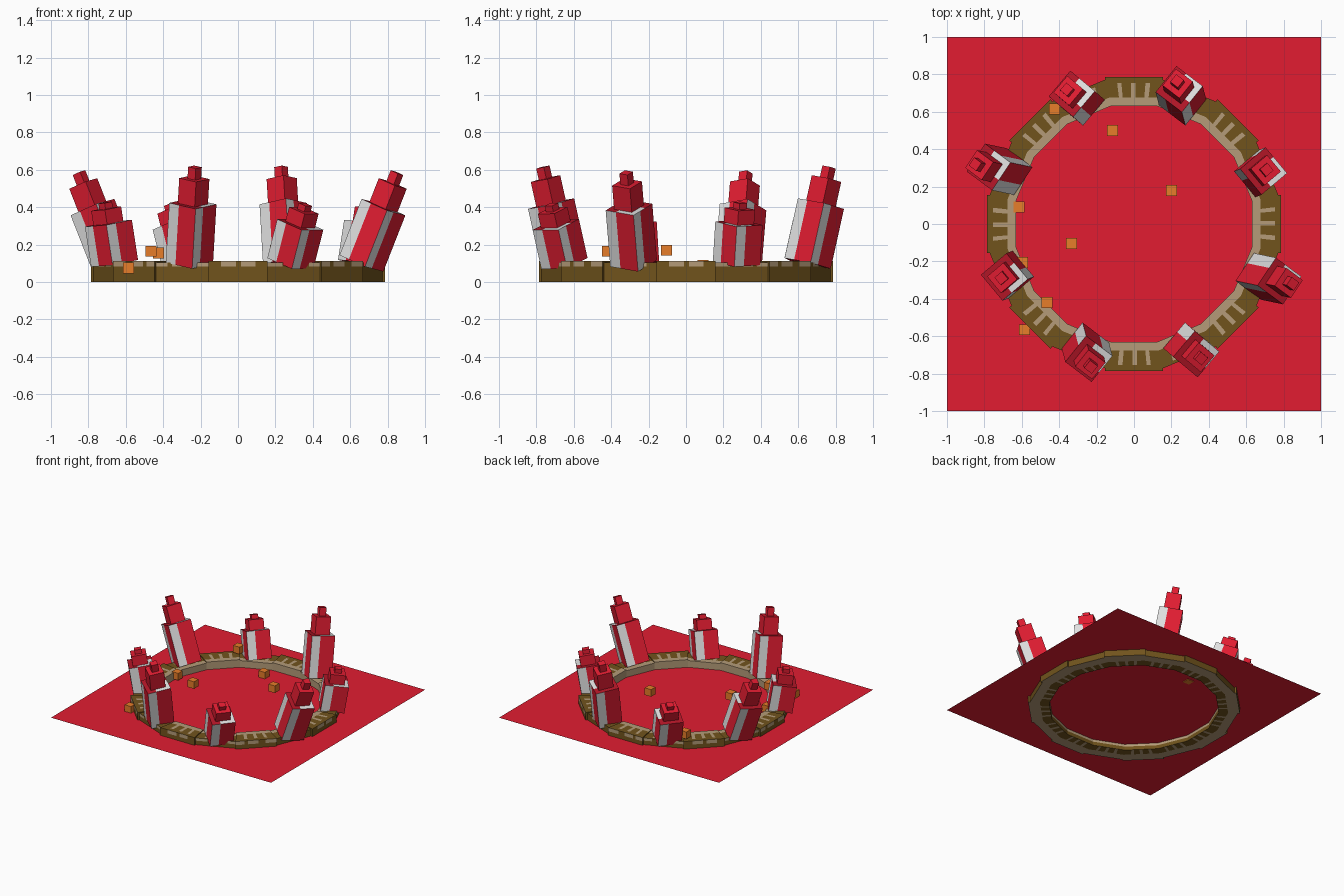
import bpy, bmesh, math
from mathutils import Vector, Matrix

cube = bpy.data.objects.get("Cube")
if cube:
    bpy.data.objects.remove(cube)


def material(name, r, g, b):
    m = bpy.data.materials.new(name)
    m.use_nodes = True
    m.diffuse_color = (r, g, b, 1)
    bsdf = m.node_tree.nodes["Principled BSDF"]
    bsdf.inputs["Base Color"].default_value = (r, g, b, 1)
    bsdf.inputs["Roughness"].default_value = 0.8
    return m


RED = material("crimson", 0.76, 0.012, 0.031)
DARK = material("deep crimson", 0.45, 0.008, 0.02)
WHITE = material("pale grey", 0.76, 0.76, 0.76)
BROWN = material("stone brown", 0.165, 0.088, 0.012)
TAN = material("mortar tan", 0.46, 0.33, 0.19)
ORANGE = material("orange", 0.82, 0.21, 0.023)


def finish(name, bm, mats):
    mesh = bpy.data.meshes.new(name)
    bmesh.ops.recalc_face_normals(bm, faces=bm.faces)
    bm.to_mesh(mesh)
    bm.free()
    for m in mats:
        mesh.materials.append(m)
    obj = bpy.data.objects.new(name, mesh)
    bpy.context.collection.objects.link(obj)
    return obj


def add_box(bm, width, z0, z1):
    mat = Matrix.Translation((0, 0, (z0 + z1) / 2)) @ Matrix.Diagonal((width, width, z1 - z0, 1))
    bmesh.ops.create_cube(bm, size=1, matrix=mat)


# Ground sheet, crossing the ring a little above its foot
bm = bmesh.new()
bmesh.ops.create_grid(bm, x_segments=1, y_segments=1, size=1)
finish("ground_sheet", bm, [RED]).location.z = 0.05

# Ring of sixteen stone blocks, each a tapered slab with mortar lines
SIDES = 16
COLUMNS = [-1, -0.58, -0.41, -0.06, 0.11, 0.45, 0.6, 1]


def ring_block(index):
    outer = 0.787 if index % 2 == 0 else 0.772
    top = 0.113 if index % 2 == 0 else 0.105
    inner = 0.63
    profile = [(inner, 0), (inner, 0.03), (inner, top), (0.675, top), (0.755, top),
               (outer, top), (outer, 0.083), (outer, 0.03), (outer, 0), (0.7, 0)]
    always_tan = (1, 2, 8)
    gap_tan = (3, 9)
    bm = bmesh.new()
    half = math.tan(math.pi / SIDES)
    loops = [[bm.verts.new((r, u * r * half, z)) for r, z in profile] for u in COLUMNS]
    n = len(profile)
    for c in range(len(loops) - 1):
        for e in range(n):
            f = (e + 1) % n
            face = bm.faces.new((loops[c][e], loops[c][f], loops[c + 1][f], loops[c + 1][e]))
            gap = c % 2 == 1
            rim_patch = e == 5 and (c + index) % 3 != 0
            face.material_index = int(e in always_tan or (gap and e in gap_tan) or rim_patch)
    bm.faces.new(loops[0])
    bm.faces.new(loops[-1])
    obj = finish("ring_block", bm, [BROWN, TAN])
    obj.rotation_euler.z = index * 2 * math.pi / SIDES


for i in range(SIDES):
    ring_block(i)


# Leaning stepped crystals with a pale stripe down each side of the lower tier
def crystal(name, base, tip, yaw, tiers):
    axis = Vector(tip) - Vector(base)
    length = axis.length
    cut = 0.024
    bm = bmesh.new()
    add_box(bm, 0.18, 0, length * tiers[0])
    for side in (-cut, cut):
        for no in ((1, 0, 0), (0, 1, 0)):
            bmesh.ops.bisect_plane(bm, geom=bm.verts[:] + bm.edges[:] + bm.faces[:],
                                   plane_co=Vector(no) * side, plane_no=no)
    bm.normal_update()
    for f in bm.faces:
        c = f.calc_center_median()
        if f.normal.z > 0.5:
            corner = (c.x > cut and c.y < cut) or (c.y < -cut and c.x > -cut)
            f.material_index = 1 if corner else 2
        elif abs(f.normal.z) < 0.5:
            # each side is striped along its clockwise edge
            across = c.y * f.normal.x - c.x * f.normal.y
            f.material_index = int(across < -cut)
    add_box(bm, 0.115, length * tiers[0], length * tiers[1])
    add_box(bm, 0.052, length * tiers[1], length)
    obj = finish(name, bm, [RED, WHITE, DARK])
    lean = Vector((0, 0, 1)).rotation_difference(axis).to_matrix().to_4x4()
    obj.matrix_world = (Matrix.Translation(base) @ lean
                        @ Matrix.Rotation(math.radians(yaw), 4, "Z"))


TALL, SHORT = (0.62, 0.88), (0.66, 0.9)
crystal("tall_crystal_back", (0.26, 0.65, 0.1), (0.23, 0.765, 0.615), 52, TALL)
crystal("tall_crystal_left", (0.66, -0.28, 0.1), (0.85, -0.32, 0.585), 55, TALL)
crystal("tall_crystal_front", (-0.26, -0.65, 0.1), (-0.23, -0.765, 0.615), 52, TALL)
crystal("tall_crystal_right", (-0.66, 0.28, 0.1), (-0.85, 0.32, 0.585), 55, TALL)
crystal("short_crystal_back", (-0.28, 0.65, 0.1), (-0.36, 0.72, 0.415), 50, SHORT)
crystal("short_crystal_left", (0.66, 0.27, 0.1), (0.71, 0.29, 0.425), 40, SHORT)
crystal("short_crystal_front", (0.28, -0.65, 0.1), (0.36, -0.72, 0.415), 50, SHORT)
crystal("short_crystal_right", (-0.66, -0.27, 0.1), (-0.71, -0.29, 0.425), 40, SHORT)

# Small floating cubes
for spot in [(-0.425, 0.615, 0.155), (-0.115, 0.5, 0.075), (0.2, 0.18, 0.17), (-0.615, 0.09, 0.09),
             (-0.335, -0.105, 0.17), (-0.595, -0.205, 0.1), (-0.465, -0.42, 0.165),
             (-0.585, -0.565, 0.075)]:
    bm = bmesh.new()
    add_box(bm, 0.058, -0.029, 0.029)
    finish("ember_cube", bm, [ORANGE]).location = spot
